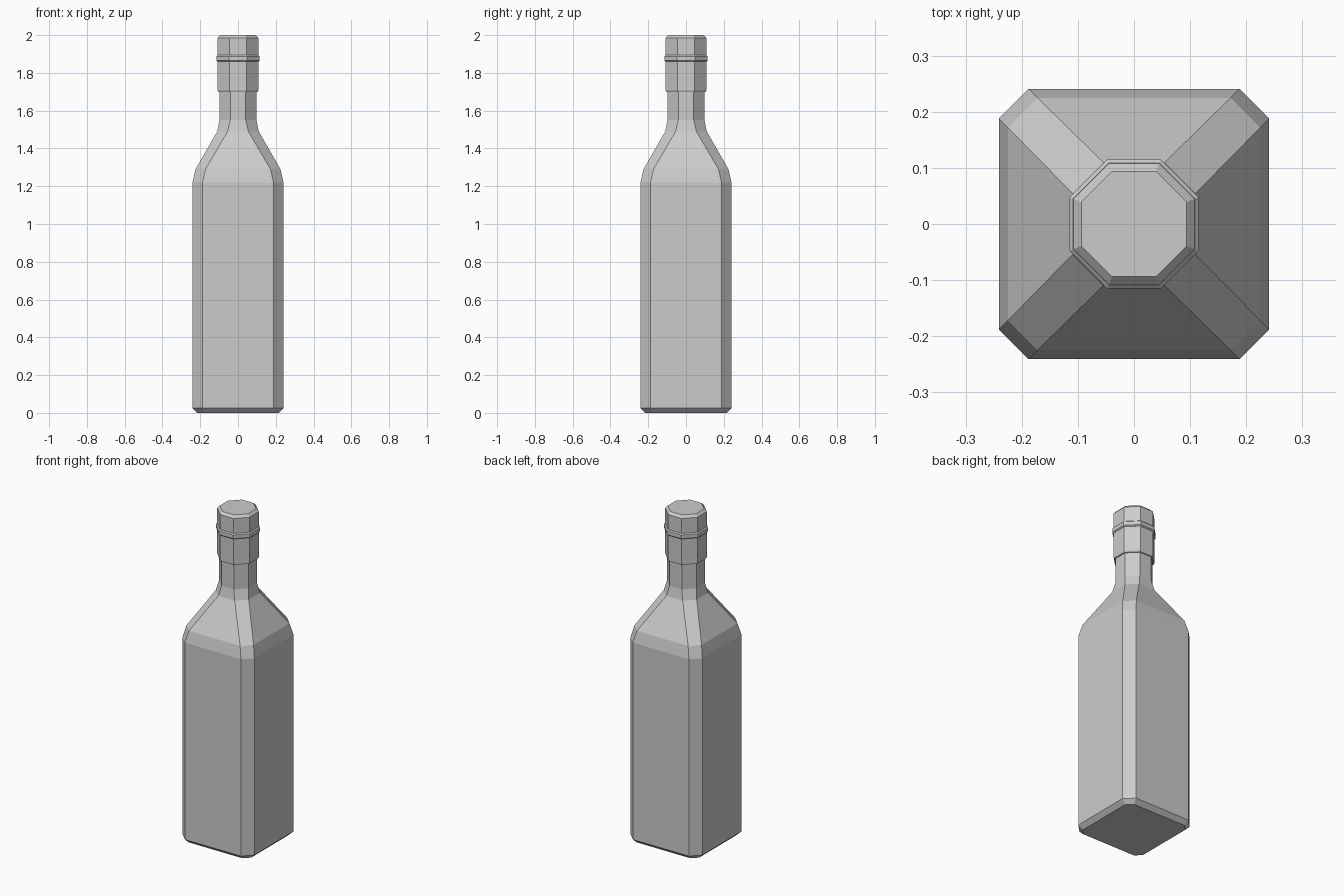
import bpy
import bmesh

cube = bpy.data.objects.get("Cube")
if cube:
    bpy.data.objects.remove(cube, do_unlink=True)

grey = bpy.data.materials.new("plain_grey")
grey.use_nodes = True
colour = (0.6, 0.6, 0.6, 1)
grey.diffuse_color = colour
grey.node_tree.nodes["Principled BSDF"].inputs["Base Color"].default_value = colour


def chamfered_loft(name, rings):
    """Loft eight-sided rings given as (height, half width, half flat side)."""
    bm = bmesh.new()
    loops = []
    for z, a, b in rings:
        outline = [(a, -b), (a, b), (b, a), (-b, a),
                   (-a, b), (-a, -b), (-b, -a), (b, -a)]
        loops.append([bm.verts.new((x, y, z)) for x, y in outline])
    for low, high in zip(loops, loops[1:]):
        for i in range(8):
            j = (i + 1) % 8
            bm.faces.new((low[i], low[j], high[j], high[i]))
    bm.faces.new(loops[0][::-1])
    bm.faces.new(loops[-1])
    mesh = bpy.data.meshes.new(name)
    bm.to_mesh(mesh)
    bm.free()
    mesh.materials.append(grey)
    obj = bpy.data.objects.new(name, mesh)
    bpy.context.collection.objects.link(obj)
    return obj


# Square bottle with chamfered corners, sloped shoulder and slim neck
chamfered_loft("bottle_body", [
    (0, 0.215, 0.18), (0.025, 0.241, 0.188), (1.22, 0.241, 0.188),
    (1.29, 0.225, 0.172), (1.49, 0.11, 0.055), (1.55, 0.098, 0.041),
    (1.71, 0.098, 0.041)])

# Cap: lower sleeve, raised band and bevelled top
chamfered_loft("cap_sleeve", [
    (1.70, 0.104, 0.043), (1.708, 0.108, 0.045), (1.865, 0.108, 0.045)])
chamfered_loft("cap_band", [
    (1.86, 0.109, 0.045), (1.866, 0.115, 0.048),
    (1.888, 0.115, 0.048), (1.894, 0.109, 0.045)])
chamfered_loft("cap_top", [
    (1.89, 0.108, 0.045), (1.985, 0.108, 0.045), (2.0, 0.094, 0.039)])
